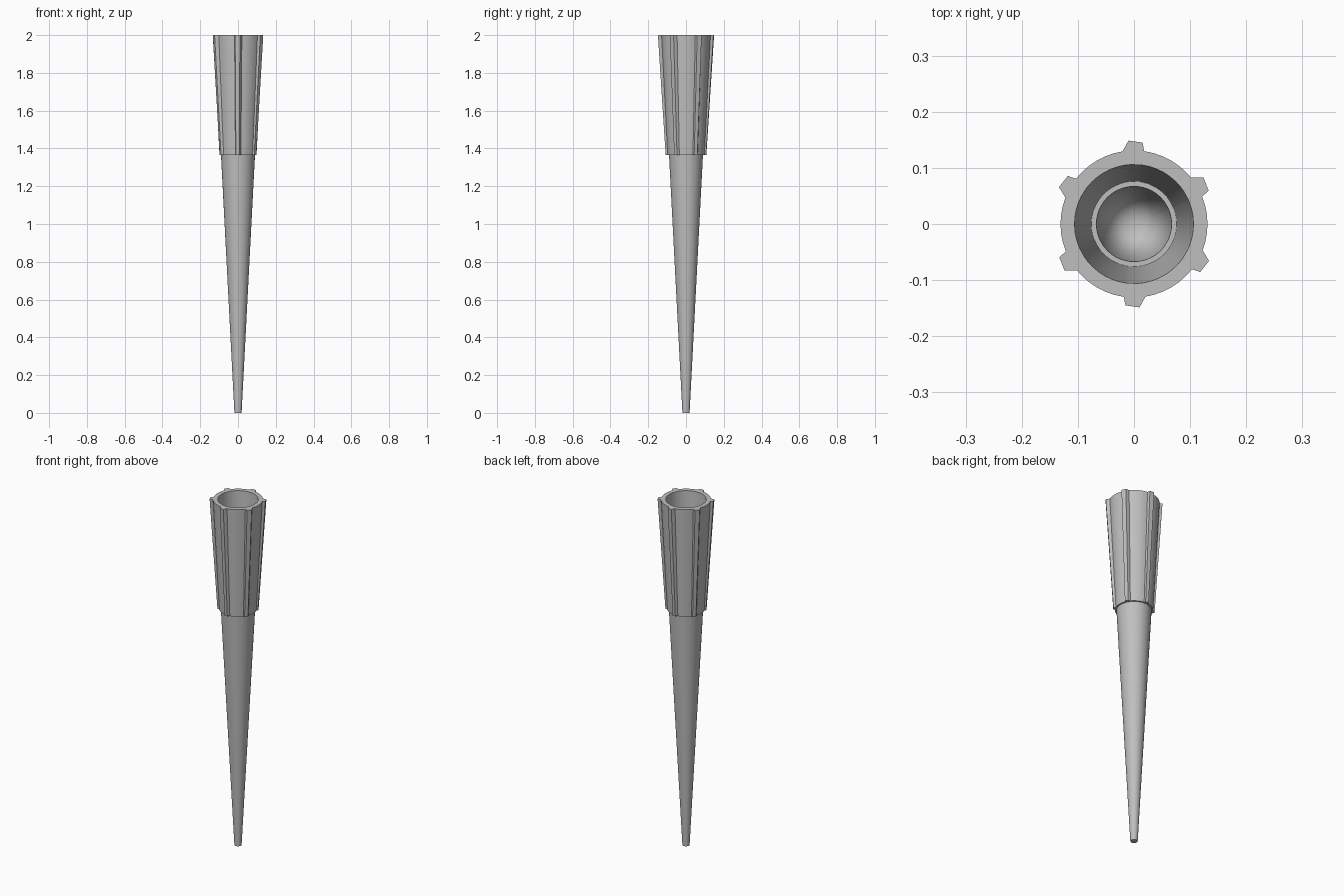
import bpy
import bmesh
from math import radians, cos, sin

cube = bpy.data.objects.get("Cube")
if cube:
    bpy.data.objects.remove(cube)

plastic = bpy.data.materials.new("grey plastic")
plastic.use_nodes = True
colour = (0.52, 0.52, 0.52, 1)
plastic.diffuse_color = colour
plastic.node_tree.nodes["Principled BSDF"].inputs["Base Color"].default_value = colour

STEP = 1.365   # height where the ribbed sleeve meets the stem
RIBS = 6

# One sector: (angle from rib centre, share of rib height)
SECTOR = [(-8, 0), (-6, 0.82), (3.8, 1), (9, 0)]
SECTOR += [(9 + 43 * i / 6, 0) for i in range(1, 6)]
OUTLINE = [(radians(30 + k * 360 / RIBS + a), h)
           for k in range(RIBS) for a, h in SECTOR]


def loft(name, rings):
    """Join rings of (z, radius, rib height); a zero radius closes to a point."""
    bm = bmesh.new()
    loops = []
    for z, r, rib in rings:
        if r == 0:
            loops.append([bm.verts.new((0, 0, z))] * len(OUTLINE))
        else:
            loops.append([bm.verts.new(((r + rib * h) * cos(a), (r + rib * h) * sin(a), z))
                          for a, h in OUTLINE])
    n = len(OUTLINE)
    for low, high in zip(loops, loops[1:]):
        for i in range(n):
            j = (i + 1) % n
            quad = (low[i], low[j], high[j], high[i])
            bm.faces.new(list(dict.fromkeys(quad)))
    mesh = bpy.data.meshes.new(name)
    bm.to_mesh(mesh)
    bm.free()
    mesh.materials.append(plastic)
    obj = bpy.data.objects.new(name, mesh)
    bpy.context.collection.objects.link(obj)
    bpy.ops.object.select_all(action='DESELECT')
    obj.select_set(True)
    bpy.context.view_layer.objects.active = obj
    bpy.ops.object.shade_smooth_by_angle(angle=radians(25))
    return obj


# Ribbed sleeve: step underside, outer wall, rim, socket wall, inner ledge
loft("ribbed_sleeve", [
    (STEP, 0.09, 0), (STEP, 0.098, 0.01), (2, 0.131, 0.018),
    (2, 0.106, 0), (STEP + 0.005, 0.076, 0), (STEP + 0.005, 0.067, 0)])

# Tapered stem: bore, tip end and outer wall
loft("tapered_stem", [
    (STEP + 0.005, 0.067, 0), (0.02, 0, 0)][::-1])
bore = bpy.context.object
bore.name = "stem_bore"
bore.data.flip_normals()
loft("tapered_stem", [(0, 0, 0), (0, 0.019, 0), (STEP, 0.09, 0)])
